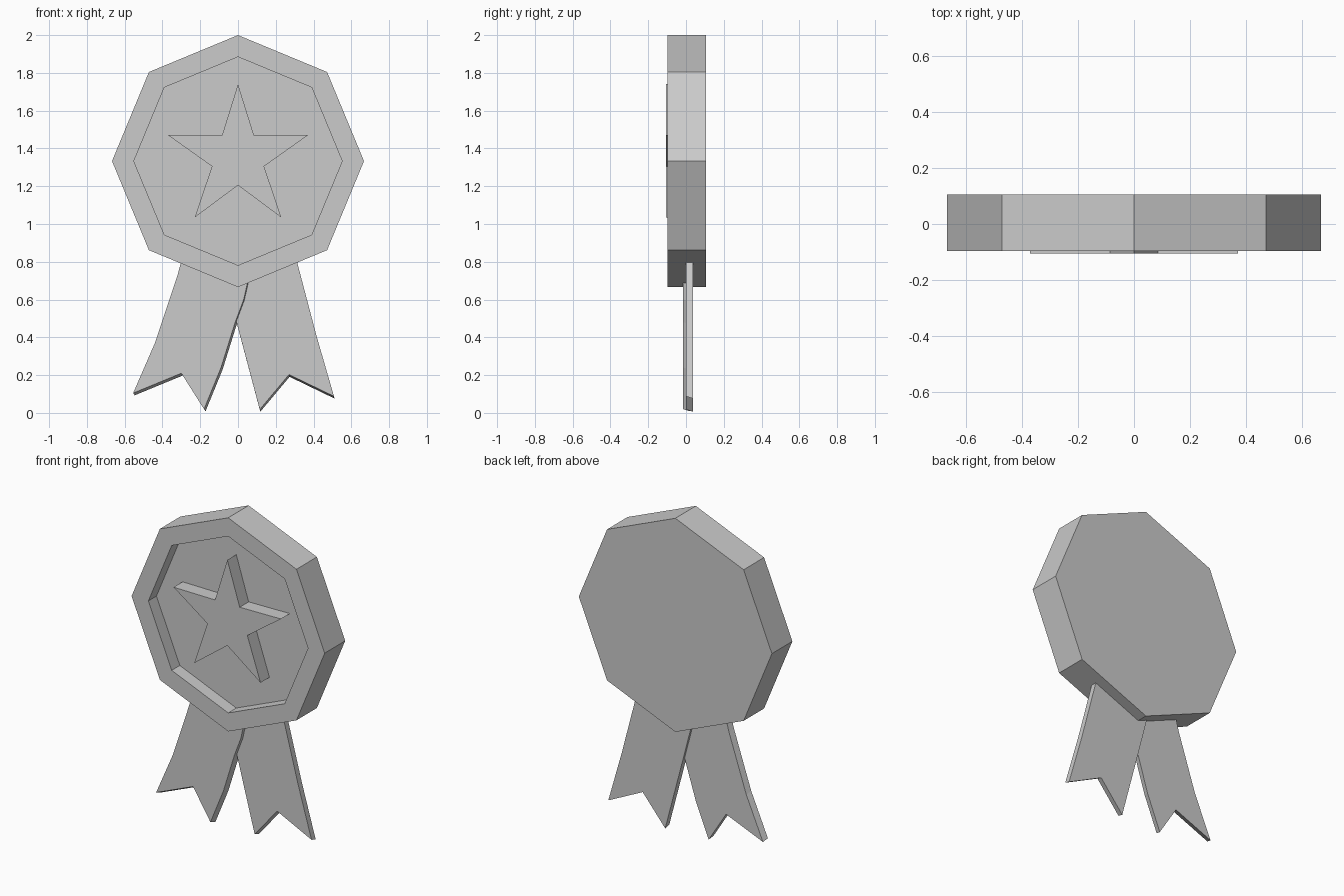
import bpy, bmesh
from math import sin, cos, pi
from mathutils import Vector

if "Cube" in bpy.data.objects:
    bpy.data.objects.remove(bpy.data.objects["Cube"])


def ring(n, radii, cz):
    """Points around a circle in the x/z plane, starting at the top."""
    return [(radii[i % len(radii)] * sin(2 * pi * i / n),
             cz + radii[i % len(radii)] * cos(2 * pi * i / n)) for i in range(n)]


def prism(name, outline, y0, y1, shift=(0, 0), recess=None):
    """Extrude an x/z outline from y0 to y1; optionally sink an inset front."""
    bm = bmesh.new()
    front = bm.faces.new([bm.verts.new((x, y0, z)) for x, z in outline])
    ext = bmesh.ops.extrude_face_region(bm, geom=[front], use_keep_orig=True)
    back = [g for g in ext["geom"] if isinstance(g, bmesh.types.BMVert)]
    bmesh.ops.translate(bm, verts=back, vec=(shift[0], y1 - y0, shift[1]))
    bmesh.ops.recalc_face_normals(bm, faces=bm.faces[:])
    if recess:
        width, depth = recess
        face = min(bm.faces, key=lambda f: f.calc_center_median().y)
        bmesh.ops.inset_individual(bm, faces=[face], thickness=width)
        floor = bmesh.ops.extrude_discrete_faces(bm, faces=[face])["faces"][0]
        bmesh.ops.translate(bm, verts=floor.verts[:], vec=Vector((0, depth, 0)))
    mesh = bpy.data.meshes.new(name)
    bm.to_mesh(mesh)
    bm.free()
    obj = bpy.data.objects.new(name, mesh)
    bpy.context.collection.objects.link(obj)
    return obj


# Octagonal medal with a sunken face
prism("medal", ring(8, [0.667], 1.333), -0.097, 0.105, recess=(0.1155, 0.08))

# Raised star standing on the sunken face
prism("star", ring(10, [0.39, 0.145], 1.35), -0.105, -0.01)

# Ribbon tails with notched ends, the left one lying in front
prism("ribbon_left", [
    (-0.28, 0.88), (-0.32, 0.73), (-0.44, 0.37), (-0.555, 0.105), (-0.30, 0.21),
    (-0.18, 0.02), (-0.09, 0.24), (-0.015, 0.48), (0.03, 0.60), (0.08, 0.82)],
    -0.015, 0.022, shift=(0.008, -0.012))
prism("ribbon_right", [
    (0.295, 0.87), (0.315, 0.79), (0.415, 0.41), (0.508, 0.088), (0.27, 0.203),
    (0.115, 0.018), (-0.005, 0.47), (-0.06, 0.68), (-0.09, 0.82)],
    0.0, 0.037, shift=(0.003, -0.012))
